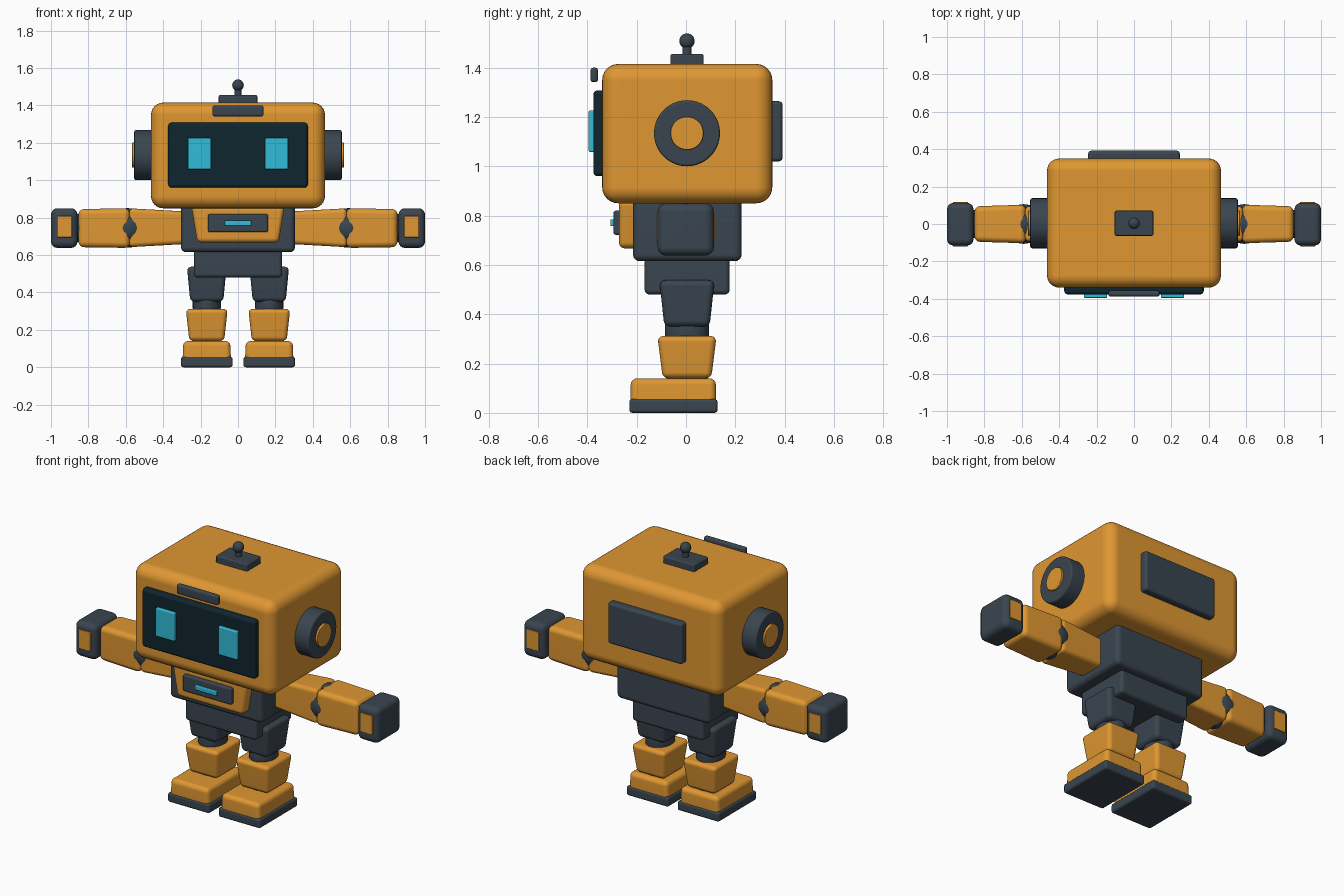
import bpy, bmesh, math
from mathutils import Matrix, Vector

if "Cube" in bpy.data.objects:
    bpy.data.objects.remove(bpy.data.objects["Cube"])


def material(name, rgb):
    m = bpy.data.materials.new(name)
    m.diffuse_color = (*rgb, 1)
    m.use_nodes = True
    m.node_tree.nodes["Principled BSDF"].inputs["Base Color"].default_value = m.diffuse_color
    return m


ORANGE = material("orange_shell", (0.74, 0.31, 0.032))
DARK = material("dark_grey", (0.042, 0.060, 0.080))
VISOR = material("visor_black", (0.005, 0.019, 0.028))
CYAN = material("cyan_glow", (0.030, 0.50, 0.68))


def finish(bm, name, mat):
    bmesh.ops.recalc_face_normals(bm, faces=bm.faces)
    me = bpy.data.meshes.new(name)
    bm.to_mesh(me)
    bm.free()
    me.materials.append(mat)
    ob = bpy.data.objects.new(name, me)
    bpy.context.collection.objects.link(ob)
    bpy.ops.object.select_all(action='DESELECT')
    ob.select_set(True)
    bpy.context.view_layer.objects.active = ob
    bpy.ops.object.shade_smooth_by_angle(angle=math.radians(35))
    ob.modifiers.new("even_shading", 'WEIGHTED_NORMAL').keep_sharp = True
    return ob


def box(name, mat, x, y, z, r=0.02, axis=None, low=(1, 1, 1), seg=4):
    """Rounded box between limits; its low end along axis is scaled by low."""
    bm = bmesh.new()
    bmesh.ops.create_cube(bm, size=1)
    lim = [sorted(x), sorted(y), sorted(z)]
    size = [b - a for a, b in lim]
    mid = [(a + b) / 2 for a, b in lim]
    for v in bm.verts:
        small = axis is not None and v.co[axis] < 0
        v.co = Vector([mid[i] + v.co[i] * size[i] * (low[i] if small else 1)
                       for i in range(3)])
    bmesh.ops.bevel(bm, geom=bm.edges[:], offset=r, segments=seg,
                    profile=0.5, affect='EDGES', clamp_overlap=True)
    return finish(bm, name, mat)


def cylinder(name, mat, centre, radius, depth, axis='Z', r=0.008, stretch=1, n=40):
    """Cylinder with rounded rims."""
    bm = bmesh.new()
    bmesh.ops.create_cone(bm, cap_ends=True, segments=n, radius1=radius,
                          radius2=radius, depth=depth)
    rims = [e for e in bm.edges if abs(e.verts[0].co.z - e.verts[1].co.z) < 1e-5]
    if r:
        bmesh.ops.bevel(bm, geom=rims, offset=r, segments=3, profile=0.5,
                        affect='EDGES')
    m = Matrix.Diagonal((1, stretch, 1, 1))
    if axis == 'X':
        m = Matrix.Rotation(math.pi / 2, 4, 'Y')
    bm.transform(Matrix.Translation(centre) @ m)
    return finish(bm, name, mat)


def ball(name, mat, centre, radius):
    bm = bmesh.new()
    bmesh.ops.create_uvsphere(bm, u_segments=32, v_segments=16, radius=radius)
    bm.transform(Matrix.Translation(centre))
    return finish(bm, name, mat)


# Head and face
box("head", ORANGE, (-.465, .465), (-.34, .35), (.85, 1.415), .065, seg=6)
box("visor", VISOR, (-.373, .373), (-.376, -.32), (.96, 1.308), .018)
box("brow_plate", DARK, (-.137, .137), (-.388, -.356), (1.341, 1.4), .013)
box("back_panel", DARK, (-.245, .245), (.33, .392), (1.02, 1.264), .016)

# Antenna
box("antenna_base", DARK, (-.103, .103), (-.063, .071), (1.405, 1.456), .008)
cylinder("antenna_stem", DARK, (0, .004, 1.475), .018, .06, r=0)
ball("antenna_tip", DARK, (0, .004, 1.508), .031)

# Torso and chest
box("torso", DARK, (-.305, .305), (-.215, .226), (.615, .87), .028)
box("chest_plate", ORANGE, (-.25, .25), (-.272, -.19), (.667, .862), .024,
    axis=2, low=(.87, 1, 1))
box("chest_panel", DARK, (-.16, .16), (-.294, -.25), (.722, .82), .01)
box("chest_light", CYAN, (-.072, .072), (-.307, -.28), (.757, .785), .005)
box("pelvis", DARK, (-.235, .235), (-.168, .177), (.48, .63), .02)

for side, s in (("left", 1), ("right", -1)):
    def X(a, b):
        return (s * a, s * b)

    # Eye and ear
    box(side + "_eye", CYAN, X(.144, .268), (-.395, -.36), (1.058, 1.226), .006)
    cylinder(side + "_ear", DARK, (s * .503, .004, 1.134), .134, .104, 'X', .01)
    cylinder(side + "_ear_cap", ORANGE, (s * .535, .004, 1.134), .067, .064, 'X', .004)

    # Arm: the inner end of the upper arm is slimmer
    arm = box(side + "_upper_arm", ORANGE, (.27, .583), (-.095, .095), (.642, .85),
              .024, axis=0, low=(1, .85, .83))
    fore = box(side + "_forearm", ORANGE, (-.853, -.578), (-.103, .103), (.638, .85),
               .03, axis=0, low=(1, .92, .96))
    if s < 0:
        arm.data.transform(Matrix.Rotation(math.pi, 4, 'Z'))
    else:
        fore.data.transform(Matrix.Rotation(math.pi, 4, 'Z'))
    ball(side + "_elbow", DARK, (s * .59, 0, .745), .106)
    cylinder(side + "_wrist", DARK, (s * .85, 0, .745), .075, .06, 'X')
    box(side + "_hand", DARK, X(.858, 1), (-.115, .113), (.638, .85), .034)
    box(side + "_hand_plate", ORANGE, X(.888, .968), (-.12, .118), (.695, .808), .004)

    # Leg: tapering blocks with a rounded knee and ankle
    c = s * .167
    box(side + "_thigh", DARK, (c - .106, c + .106), (-.108, .116), (.35, .538),
        .024, axis=2, low=(.83, .82, 1))
    cylinder(side + "_knee", DARK, (c, .004, .335), .075, .1, r=.03, stretch=1.2)
    box(side + "_shin", ORANGE, (c - .112, c + .112), (-.116, .124), (.14, .312),
        .024, axis=2, low=(.83, .82, 1))
    cylinder(side + "_ankle", DARK, (c, .004, .14), .07, .05, stretch=1.2)
    box(side + "_foot", ORANGE, (c - .126, c + .126), (-.224, .121), (.02, .14), .026,
        axis=2, low=(1.03, 1.01, 1))
    box(side + "_sole", DARK, (c - .138, c + .138), (-.23, .128), (0, .056), .013)
